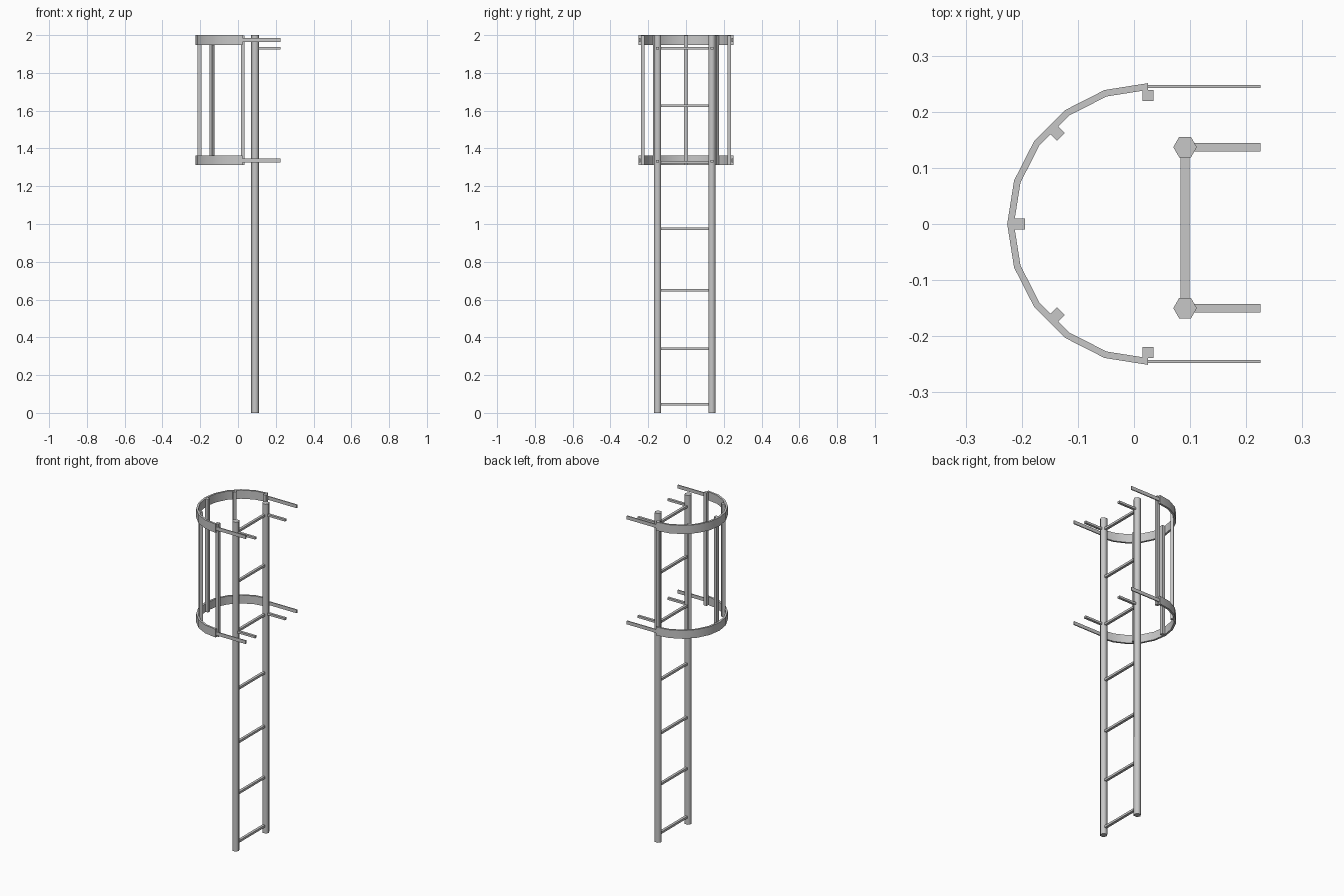
import bpy, bmesh, math
from mathutils import Matrix

cube = bpy.data.objects.get("Cube")
if cube:
    bpy.data.objects.remove(cube, do_unlink=True)

steel = bpy.data.materials.new("grey_steel")
steel.use_nodes = True
GREY = (0.57, 0.57, 0.57, 1)
steel.diffuse_color = GREY
steel.node_tree.nodes["Principled BSDF"].inputs["Base Color"].default_value = GREY


def finish(name, bm, smooth_angle=None):
    bmesh.ops.recalc_face_normals(bm, faces=bm.faces)
    mesh = bpy.data.meshes.new(name)
    bm.to_mesh(mesh)
    bm.free()
    mesh.materials.append(steel)
    obj = bpy.data.objects.new(name, mesh)
    bpy.context.collection.objects.link(obj)
    if smooth_angle:
        bpy.ops.object.select_all(action='DESELECT')
        obj.select_set(True)
        bpy.context.view_layer.objects.active = obj
        bpy.ops.object.shade_smooth_by_angle(angle=math.radians(smooth_angle))


def box(name, centre, size, angle=0):
    bm = bmesh.new()
    bmesh.ops.create_cube(bm, size=1, matrix=Matrix.Translation(centre)
                          @ Matrix.Rotation(angle, 4, 'Z')
                          @ Matrix.Diagonal((*size, 1)))
    finish(name, bm)


def rail(name, x, y, radius=0.021, height=2):
    """Upright six-sided pole with softened sides."""
    bm = bmesh.new()
    bmesh.ops.create_cone(bm, cap_ends=True, segments=6, radius1=radius, radius2=radius,
                          depth=height, matrix=Matrix.Translation((x, y, height / 2))
                          @ Matrix.Rotation(math.pi / 2, 4, 'Z'))
    finish(name, bm, 65)


HOOP_X = 0.025


def hoop(name, low, high, outer=0.251, inner=0.239, steps=10):
    """Half-round flat band, open towards +x."""
    bm = bmesh.new()
    rings = []
    for i in range(steps + 1):
        a = math.pi / 2 + math.pi * i / steps
        rings.append([bm.verts.new((HOOP_X + r * math.cos(a), r * math.sin(a), z))
                      for r, z in ((outer, low), (outer, high), (inner, high), (inner, low))])
    for a, b in zip(rings, rings[1:]):
        for k in range(4):
            n = (k + 1) % 4
            bm.faces.new((a[k], a[n], b[n], b[k]))
    bm.faces.new(rings[0])
    bm.faces.new(rings[-1])
    finish(name, bm, 30)


# Ladder rails and rungs
POLE_X = 0.091
RAILS = {"front": -0.15, "back": 0.137}
for side, y in RAILS.items():
    rail(side + "_rail", POLE_X, y)
rung_y = sum(RAILS.values()) / 2
rung_length = RAILS["back"] - RAILS["front"]
for i, z in enumerate((0.045, 0.34, 0.65, 0.975, 1.327, 1.627, 1.931)):
    box(f"rung_{i + 1}", (POLE_X, rung_y, z), (0.016, rung_length, 0.013))

# Safety cage hoops with straight tabs, plus wall brackets on the rails
for level, low, high, tab_z, bracket_z in (("lower", 1.312, 1.362, 1.335, 1.331),
                                           ("upper", 1.948, 2.0, 1.973, 1.931)):
    hoop(level + "_hoop", low, high)
    for side, y in RAILS.items():
        s = math.copysign(1, y)
        box(f"{level}_{side}_tab", (0.124, s * 0.245, tab_z), (0.202, 0.006, 0.021))
        box(f"{level}_{side}_bracket", ((POLE_X + 0.225) / 2, y, bracket_z),
            (0.225 - POLE_X, 0.015, 0.013))

# Upright cage bars inside the hoops
for i in range(5):
    a = math.pi / 2 + math.pi * i / 4
    box(f"cage_bar_{i + 1}", (HOOP_X + 0.229 * math.cos(a), 0.229 * math.sin(a), 1.656),
        (0.019, 0.02, 0.686), a)
